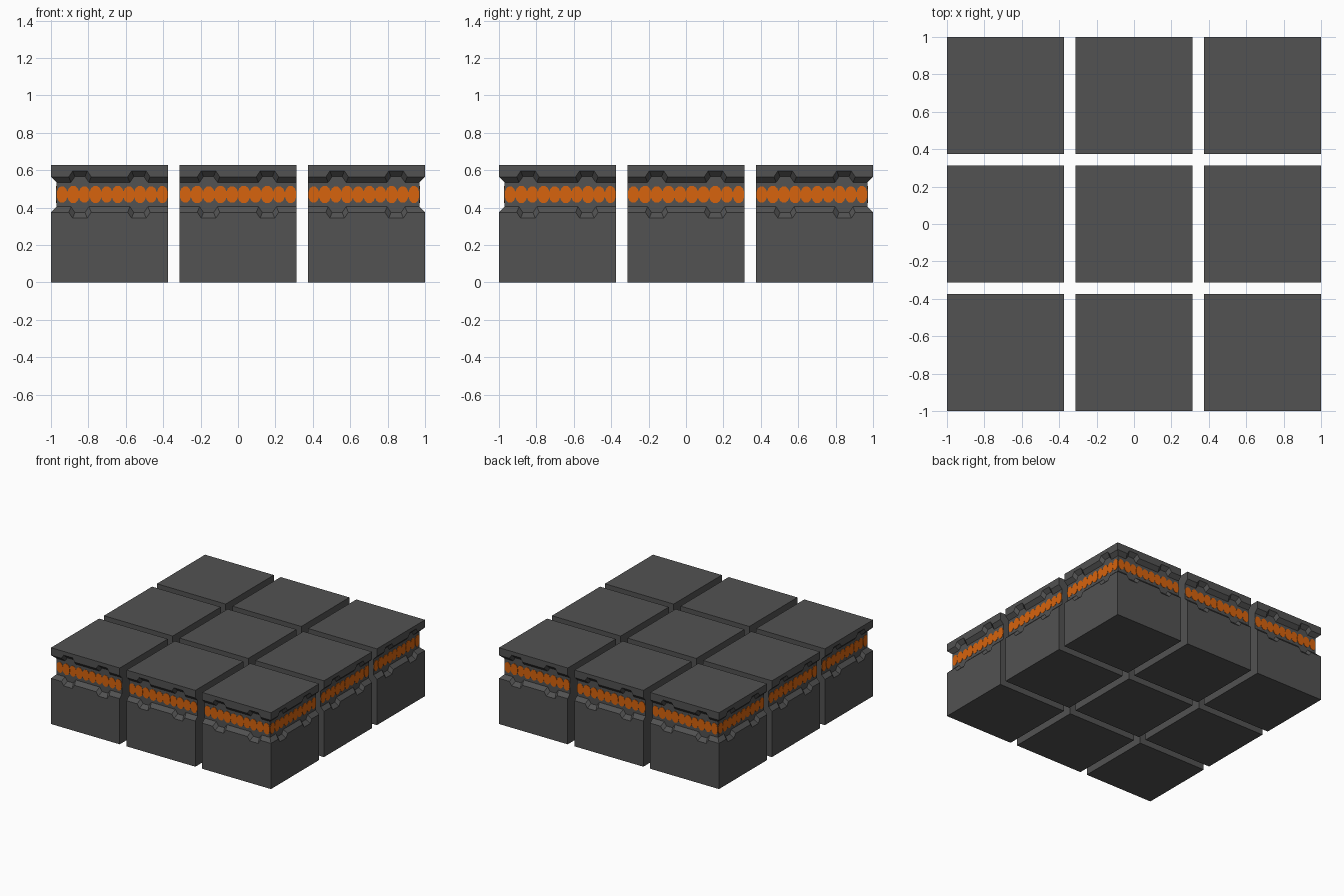
import bpy, bmesh, math
from mathutils import Matrix, Vector

if "Cube" in bpy.data.objects:
    bpy.data.objects.remove(bpy.data.objects["Cube"])

def material(name, col):
    m = bpy.data.materials.new(name)
    m.diffuse_color = (*col, 1)
    m.use_nodes = True
    m.node_tree.nodes["Principled BSDF"].inputs["Base Color"].default_value = m.diffuse_color
    return m

GREY = material("dark grey", (0.084, 0.084, 0.084))
ORANGE = material("glowing orange", (0.68, 0.125, 0.004))

W, PITCH, H, Z0 = 0.625, 0.6875, 0.627, 0.47   # block width, spacing, height, groove centre
DEPTH = 0.03

def make_object(name, bm, mat):
    bmesh.ops.recalc_face_normals(bm, faces=bm.faces[:])
    me = bpy.data.meshes.new(name)
    bm.to_mesh(me)
    bm.free()
    me.materials.append(mat)
    ob = bpy.data.objects.new(name, me)
    bpy.context.collection.objects.link(ob)
    return ob

def loft(bm, a, b):
    """Closed solid between two matching outlines."""
    va, vb = [bm.verts.new(p) for p in a], [bm.verts.new(p) for p in b]
    bm.faces.new(va)
    bm.faces.new(vb[::-1])
    for i in range(len(va)):
        j = (i + 1) % len(va)
        bm.faces.new((va[i], vb[i], vb[j], va[j]))

# groove cutter: notched outline that narrows as it goes deeper
def groove_outline(d):
    half = 0.095 - d
    upper = [(-1.1, half)]
    for c in (-PITCH, 0, PITCH):
        for n in (c - 0.1575, c + 0.1575):
            base, tip = 0.06 - 0.4 * d, 0.039 - 0.4 * d
            upper += [(n - base, half), (n - tip, half + 0.031),
                      (n + tip, half + 0.031), (n + base, half)]
    upper.append((1.1, half))
    pts = upper + [(x, -z) for x, z in reversed(upper)]
    return [Vector((x, -1 + d, Z0 + z)) for x, z in pts]

cutters = []
for s in range(4):
    bm = bmesh.new()
    loft(bm, groove_outline(-0.01), groove_outline(DEPTH))
    bm.transform(Matrix.Rotation(s * math.pi / 2, 4, 'Z'))
    ob = make_object("groove_cutter", bm, GREY)
    ob.hide_render = True
    cutters.append(ob)

# nine blocks, grooved on their outward sides only
for i in (-1, 0, 1):
    for j in (-1, 0, 1):
        bm = bmesh.new()
        bmesh.ops.create_cube(bm, size=1, matrix=Matrix.Translation((i * PITCH, j * PITCH, H / 2))
                              @ Matrix.Diagonal((W, W, H, 1)))
        block = make_object(f"block_{i + 2}_{j + 2}", bm, GREY)
        for s, outward in enumerate((j == -1, i == 1, j == 1, i == -1)):
            if outward:
                mod = block.modifiers.new("groove", 'BOOLEAN')
                mod.operation, mod.solver, mod.object = 'DIFFERENCE', 'EXACT', cutters[s]
        if block.modifiers:
            dg = bpy.context.evaluated_depsgraph_get()
            me = bpy.data.meshes.new_from_object(block.evaluated_get(dg))
            block.modifiers.clear()
            block.data = me
for c in cutters:
    bpy.data.objects.remove(c)

# orange oval studs filling each groove
def stud(bm, x, rx, rz, out):
    ring = [(x + rx * math.cos(t), Z0 + rz * math.sin(t))
            for t in (2 * math.pi * (k + 0.5) / 12 for k in range(12))]
    y = -1 + DEPTH
    loft(bm, [(p, y - out, q) for p, q in ring], [(p, y + 0.003, q) for p, q in ring])

for s, side in enumerate(("front", "right", "back", "left")):
    bm = bmesh.new()
    for a, b in ((-0.97, -0.375), (-0.3125, 0.3125), (0.375, 0.97)):
        step = (b - a) / 10
        for k in range(10):
            big = k % 2
            x = a + step * (k + 0.5)
            end = k in (0, 9)
            rx = step * (0.5 if end else 0.56 if big else 0.53)
            stud(bm, x, rx, 0.048 if big else 0.045, 0.003 if big else 0.002)
    bm.transform(Matrix.Rotation(s * math.pi / 2, 4, 'Z'))
    make_object(f"{side}_orange_studs", bm, ORANGE)
